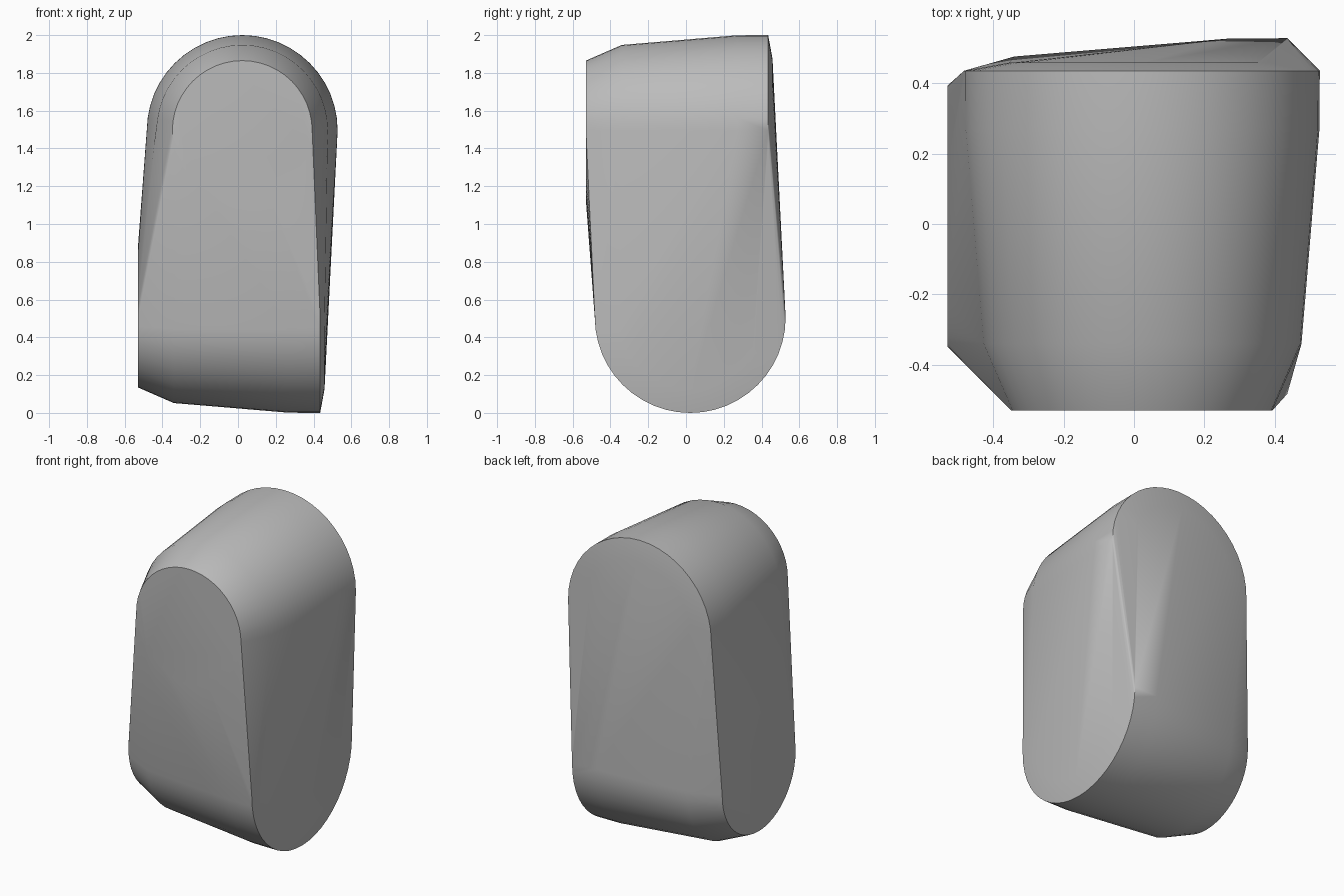
import bpy, bmesh, math
from mathutils import Vector

cube = bpy.data.objects.get("Cube")
if cube:
    bpy.data.objects.remove(cube, do_unlink=True)

SEGMENTS = 48
OFFSET = 0.0225          # barrel axis is slightly off centre
HEIGHT = 1.495           # axis height of the upper barrel

# Rings of one barrel: position along its axis, radius
RINGS = [(-0.53, 0.37), (-0.34, 0.453), (0.27, 0.504), (0.435, 0.505), (0.458, 0.38)]


def barrel_points():
    """Rings of the upper barrel, which runs from front to back."""
    for along, radius in RINGS:
        for i in range(SEGMENTS):
            a = math.tau * i / SEGMENTS
            yield Vector((OFFSET + radius * math.cos(a), along,
                          HEIGHT + radius * math.sin(a)))


def turned(p):
    """Upper barrel point moved to the lower barrel, which runs sideways."""
    return Vector((p.y, p.x, 2 - p.z))


# Body: two crossed barrels wrapped in one taut skin
bm = bmesh.new()
for p in barrel_points():
    bm.verts.new(p)
    bm.verts.new(turned(p))
hull = bmesh.ops.convex_hull(bm, input=bm.verts)
loose = {v for v in hull["geom_interior"] + hull["geom_unused"]
         if isinstance(v, bmesh.types.BMVert) and not v.link_faces}
bmesh.ops.delete(bm, geom=list(loose), context="VERTS")
bmesh.ops.dissolve_limit(bm, angle_limit=math.radians(0.5),
                         verts=bm.verts, edges=bm.edges)
bmesh.ops.recalc_face_normals(bm, faces=bm.faces)

mesh = bpy.data.meshes.new("body")
bm.to_mesh(mesh)
bm.free()
body = bpy.data.objects.new("body", mesh)
bpy.context.collection.objects.link(body)

# Plain grey
grey = bpy.data.materials.new("plain grey")
grey.use_nodes = True
colour = (0.5, 0.5, 0.5, 1)
grey.diffuse_color = colour
grey.node_tree.nodes["Principled BSDF"].inputs["Base Color"].default_value = colour
mesh.materials.append(grey)

# Smooth skin with crisp end caps
bpy.ops.object.select_all(action="DESELECT")
body.select_set(True)
bpy.context.view_layer.objects.active = body
bpy.ops.object.shade_smooth_by_angle(angle=math.radians(30))
